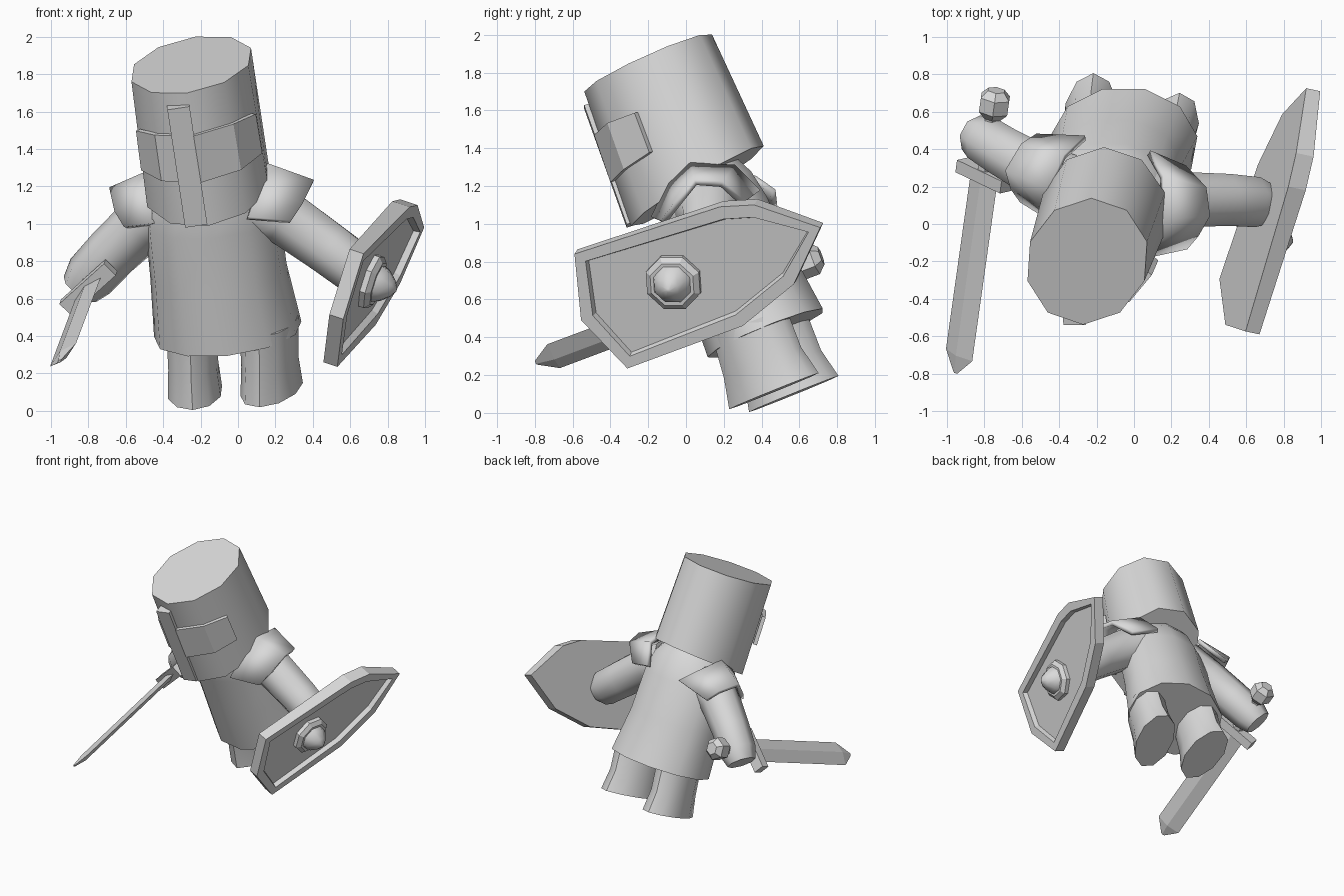
import bpy, bmesh, math
from mathutils import Vector as V, Matrix

if "Cube" in bpy.data.objects:
    bpy.data.objects.remove(bpy.data.objects["Cube"])

grey = bpy.data.materials.new("steel_grey")
grey.diffuse_color = (0.7, 0.7, 0.7, 1)
grey.use_nodes = True
grey.node_tree.nodes["Principled BSDF"].inputs["Base Color"].default_value = grey.diffuse_color


def finish(name, bm, smooth=0, solid=0):
    if not solid:
        bmesh.ops.recalc_face_normals(bm, faces=bm.faces[:])
    me = bpy.data.meshes.new(name)
    bm.to_mesh(me)
    bm.free()
    ob = bpy.data.objects.new(name, me)
    bpy.context.collection.objects.link(ob)
    me.materials.append(grey)
    if solid:
        m = ob.modifiers.new("thickness", 'SOLIDIFY')
        m.thickness, m.offset = solid, 0
    if smooth:
        bpy.ops.object.select_all(action='DESELECT')
        ob.select_set(True)
        bpy.context.view_layer.objects.active = ob
        bpy.ops.object.shade_smooth_by_angle(angle=math.radians(smooth))
    return ob


def loft(name, rings, closed=True, smooth=0, solid=0):
    """Skin a list of point rings; closed rings are capped at both ends."""
    bm = bmesh.new()
    vs = [[bm.verts.new(p) for p in r] for r in rings]
    n = len(vs[0])
    for a, b in zip(vs, vs[1:]):
        for i in range(n if closed else n - 1):
            j = (i + 1) % n
            bm.faces.new((a[i], a[j], b[j], b[i]))
    if closed:
        bm.faces.new(vs[0])
        bm.faces.new(vs[-1])
    return finish(name, bm, smooth, solid)


def on_ring(c, rx, ry, tilt, roll, skew, a):
    """Point at angle a (0 = front) on a tilted ellipse."""
    t, r = math.radians(tilt), math.radians(roll)
    x = V((math.cos(r), 0, math.sin(r)))
    y = V((skew, math.cos(t), math.sin(t)))
    return V(c) + x * rx * math.sin(a) - y * ry * math.cos(a)


def ring(c, rx, ry, tilt=22, roll=5, skew=0, n=10):
    return [on_ring(c, rx, ry, tilt, roll, skew, math.tau * i / n) for i in range(n)]


def tube(name, path, radii, n=8, smooth=50):
    path = [V(p) for p in path]
    rings = []
    for i, p in enumerate(path):
        d = (path[min(i + 1, len(path) - 1)] - path[max(i - 1, 0)]).normalized()
        u = d.cross(V((0, 0, 1))).normalized()
        w = u.cross(d)
        rings.append([p + radii[i] * (u * math.cos(a) + w * math.sin(a))
                      for a in [math.tau * (k + .5) / n for k in range(n)]])
    return loft(name, rings, smooth=smooth)


def box(name, c, ex, ey, ez):
    """Box from a centre and three half-extent vectors."""
    bm = bmesh.new()
    m = Matrix((ex * 2, ey * 2, ez * 2)).transposed().to_4x4()
    bmesh.ops.create_cube(bm, size=1, matrix=Matrix.Translation(c) @ m)
    return finish(name, bm)


# tunic
loft("tunic", [ring((-.055, .425, .42), .40, .335, 22, 6, 0, 11),
               ring((-.105, .285, .74), .37, .305, 22, 5, 0, 11),
               ring((-.14, .17, 1.03), .365, .29, 22, 5, 0, 11),
               ring((-.15, .10, 1.17), .33, .275, 22, 5, 0, 11),
               ring((-.16, .05, 1.26), .25, .24, 22, 5, 0, 11)], smooth=50)

# legs
for name, x, y, z, rx, skew in (("left_leg", -.23, .57, .10, .148, .05),
                                ("right_leg", .18, .465, .115, .155, .25)):
    loft(name, [ring((x, y, z), rx, .255, 22, 2, skew),
                ring((x - .01, y - .06, z + .15), rx * .92, .22, 22, 2, skew),
                ring((x - .015, y - .13, z + .36), rx * .96, .21, 22, 2, skew)], smooth=50)

# arms
tube("left_arm", [(-.34, .19, 1.10), (-.51, .28, 1.00), (-.67, .37, .85),
                  (-.79, .445, .72), (-.845, .475, .65)], [.19, .155, .145, .14, .11])
tube("right_arm", [(.06, .13, 1.10), (.24, .13, 1.04), (.48, .13, .87),
                   (.63, .12, .76), (.69, .11, .71)], [.21, .16, .15, .145, .12])

# shoulder plates
loft("right_shoulder_plate", [
    [V(p) for p in ((.05, -.17, 1.03), (.11, -.08, 1.22), (.15, .03, 1.31),
                    (.15, .25, 1.30), (.08, .38, 1.17))],
    [V(p) for p in ((.28, -.12, 1.01), (.34, -.05, 1.10), (.40, .05, 1.22),
                    (.38, .19, 1.21), (.27, .30, 1.11))]],
    closed=False, smooth=50, solid=.035)
loft("left_shoulder_plate", [
    [V(p) for p in ((-.44, .03, 1.0), (-.46, .08, 1.18), (-.45, .19, 1.28),
                    (-.37, .36, 1.24), (-.26, .46, 1.17))],
    [V(p) for p in ((-.60, .13, .98), (-.65, .20, 1.06), (-.68, .29, 1.18),
                    (-.60, .42, 1.15), (-.52, .47, 1.08))]],
    closed=False, smooth=50, solid=.035)

# helmet
low = ((-.16, .06, 1.2), .345, .41, 31, 8, 0)
top = ((-.25, -.20, 1.85), .332, .37, 24, 8, .06)
loft("helmet", [ring(*low), ring(*top)], smooth=50)


# visor band wrapped round the front of the helmet
def visor_point(deg, t, s=1.03):
    a = math.radians(deg)
    p, q = [on_ring(r[0], r[1] * s, r[2] * s, *r[3:], a) for r in (low, top)]
    return p.lerp(q, t)


spans = (-64, -36, 0, 36, 64)
loft("visor_band", [[visor_point(d, .34) for d in spans],
                    [visor_point(d, .69 - (.04 if abs(d) > 60 else 0)) for d in spans]],
     closed=False, solid=.03)

# nose bar
a, b = V((-.32, -.505, 1.63)), V((-.225, -.28, 1.0))
along = (a - b) / 2
side = V((1, 0, .15)).normalized()
box("nose_bar", (a + b) / 2, side * .06, side.cross(along).normalized() * .036, along)


# shield, a tilted plate with a flat rim and a recessed face
def on_plate(y, z):
    return V((.52 + .214 * y + .33 * z, y, z))


out = V((1, -.214, -.33)).normalized()
edge = [on_plate(*p) for p in ((-.59, .84), (-.555, .49), (-.31, .235), (.30, .46),
                               (.57, .68), (.71, .98), (.36, 1.10), (.18, 1.09))]
bm = bmesh.new()
front = [bm.verts.new(p) for p in edge]
back = [bm.verts.new(p - out * (.10 if i > 5 else .08)) for i, p in enumerate(edge)]
face = bm.faces.new(front)
bm.faces.new(back[::-1])
for i in range(8):
    j = (i + 1) % 8
    bm.faces.new((front[j], front[i], back[i], back[j]))
bm.normal_update()
bmesh.ops.inset_region(bm, faces=[face], thickness=.07, depth=0)
bmesh.ops.inset_region(bm, faces=[face], thickness=.012, depth=-.035)
finish("shield", bm)

# shield boss
c = on_plate(-.07, .685) - out * .05
tube("boss_ring", [c, c + out * .045, c + out * .07], [.155, .155, .125], smooth=0)
tube("boss_dome", [c + out * .06, c + out * .10, c + out * .15, c + out * .175],
     [.11, .095, .05, .01], smooth=50)

# sword
base, end = V((-.80, .26, .66)), V((-.935, -.70, .30))
d = (base - end).normalized()
w = V((.14, -.05, .13))
w = (w - d * w.dot(d)).normalized()
n = w.cross(d)


def diamond(p, hw, ht):
    return [p + w * hw, p + n * ht, p - w * hw, p - n * ht]


loft("blade", [diamond(base, .10, .025), diamond(end, .10, .025),
               diamond(V((-.955, -.795, .265)), .015, .008)])
box("guard", base, w * .17, d * .035, n * .045)
tube("grip", [base, base + d * .38], [.045, .045], n=6, smooth=0)
tube("pommel", [base + d * .33, base + d * .37, base + d * .45, base + d * .49],
     [.05, .088, .088, .05], n=6, smooth=0)
